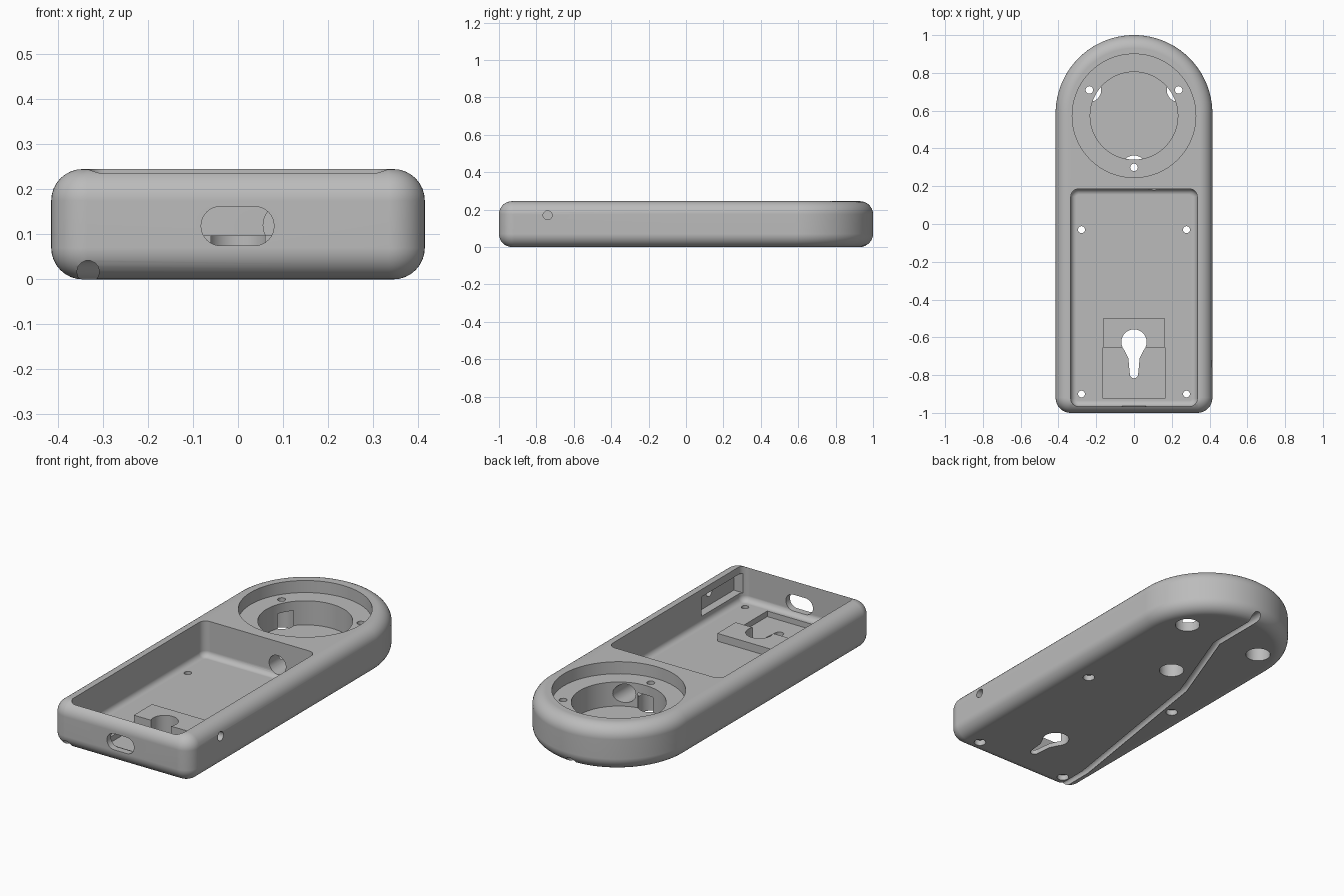
import bpy, bmesh
from math import cos, sin, pi, radians

cube = bpy.data.objects.get("Cube")
if cube:
    bpy.data.objects.remove(cube)

grey = bpy.data.materials.new("plain grey")
grey.use_nodes = True
grey.diffuse_color = (0.5, 0.5, 0.5, 1)
grey.node_tree.nodes["Principled BSDF"].inputs["Base Color"].default_value = (0.5, 0.5, 0.5, 1)


def arc(cx, cy, r, a0, a1, n):
    return [(cx + r * cos(radians(a0 + (a1 - a0) * i / n)),
             cy + r * sin(radians(a0 + (a1 - a0) * i / n))) for i in range(n + 1)]


def circle(cx, cy, r, n=48):
    return arc(cx, cy, r, 0, 360, n)[:-1]


def rect(x0, x1, y0, y1):
    return [(x0, y0), (x1, y0), (x1, y1), (x0, y1)]


def rounded_rect(x0, x1, y0, y1, r, n=8):
    return (arc(x0 + r, y0 + r, r, 180, 270, n) + arc(x1 - r, y0 + r, r, 270, 360, n)
            + arc(x1 - r, y1 - r, r, 0, 90, n) + arc(x0 + r, y1 - r, r, 90, 180, n))


def loft(name, rings, axis="Z"):
    """Skin equal-length 2D outlines, each given with its height along the axis."""
    place = {"Z": lambda u, v, w: (u, v, w),
             "Y": lambda u, v, w: (u, w, v),
             "X": lambda u, v, w: (w, u, v)}[axis]
    bm = bmesh.new()
    loops = [[bm.verts.new(place(u, v, w)) for u, v in pts] for pts, w in rings]
    n = len(loops[0])
    for low, high in zip(loops, loops[1:]):
        for i in range(n):
            j = (i + 1) % n
            bm.faces.new((low[i], low[j], high[j], high[i]))
    bm.faces.new(loops[0][::-1])
    bm.faces.new(loops[-1])
    bmesh.ops.recalc_face_normals(bm, faces=bm.faces)
    mesh = bpy.data.meshes.new(name)
    bm.to_mesh(mesh)
    bm.free()
    mesh.materials.append(grey)
    obj = bpy.data.objects.new(name, mesh)
    bpy.context.collection.objects.link(obj)
    return obj


def prism(name, pts, lo, hi, axis="Z"):
    return loft(name, [(pts, lo), (pts, hi)], axis)


def select(obj):
    bpy.ops.object.select_all(action="DESELECT")
    obj.select_set(True)
    bpy.context.view_layer.objects.active = obj


def combine(tool, operation="DIFFERENCE"):
    mod = body.modifiers.new("combine", "BOOLEAN")
    mod.operation = operation
    mod.solver = "EXACT"
    mod.object = tool
    select(body)
    bpy.ops.object.modifier_apply(modifier=mod.name)
    bpy.data.objects.remove(tool)


# Body: round-ended slab with filleted top and bottom edges
HALF, HEIGHT, FILLET, CORNER = 0.415, 0.245, 0.07, 0.08
STEPS = 8


def body_outline(d):
    r, c = CORNER - d, HALF - CORNER
    return (arc(-c, -1 + CORNER, r, 180, 270, 10) + arc(c, -1 + CORNER, r, 270, 360, 10)
            + arc(0, 1 - HALF, HALF - d, 0, 180, 64))


quarter = [(FILLET * (1 - sin(t)), FILLET * (1 - cos(t)))
           for t in (i * pi / 2 / STEPS for i in range(STEPS + 1))]
rings = [(body_outline(d), z) for d, z in quarter]
rings += [(body_outline(d), HEIGHT - z) for d, z in reversed(quarter)]
body = loft("housing_body", rings)

# Main pocket with a filleted floor
FLOOR, EASE = 0.055, 0.03


def pocket_outline(d):
    return rounded_rect(-0.335 + d, 0.335 - d, -0.965 + d, 0.185 - d, 0.04 - d)


rings = [(pocket_outline(EASE * (1 - sin(t))), FLOOR + EASE * (1 - cos(t)))
         for t in (i * pi / 12 for i in range(7))]
combine(loft("pocket", rings + [(pocket_outline(0), 0.3)]))

# Stepped round well
WELL = 0.573
combine(prism("well_shelf", circle(0, WELL, 0.327, 96), 0.18, 0.3))
combine(prism("well_hole", circle(0, WELL, 0.232, 80), 0.05, 0.25))

# Hanger block, its sunken half, and the keyhole
combine(prism("hanger_block", rect(-0.163, 0.163, -0.66, -0.5), 0.045, 0.097), "UNION")
combine(prism("hanger_recess", rect(-0.163, 0.163, -0.925, -0.655), 0.025, 0.15))
keyhole = (arc(0, -0.625, 0.067, -40, 220, 32) + [(-0.03, -0.71)]
           + arc(0, -0.795, 0.022, 180, 360, 10) + [(0.03, -0.71)])
combine(prism("keyhole", keyhole, -0.1, 0.2))

# Corner screw holes, counterbored from below
for x in (-0.278, 0.278):
    for y in (-0.9, -0.03):
        combine(prism("screw_hole", circle(x, y, 0.0185, 24), -0.1, 0.1))
        combine(prism("screw_head", circle(x, y, 0.03, 24), -0.1, 0.03))

# Well screw holes with large counterbores that break into the well
for angle in (30, 150, 270):
    x, y = 0.273 * cos(radians(angle)), WELL + 0.273 * sin(radians(angle))
    combine(prism("well_screw_hole", circle(x, y, 0.02, 24), -0.1, 0.22))
    combine(prism("well_screw_head", circle(x, y, 0.063, 40), -0.1, 0.13))

# Front port, wire passage, side button hole and its inner recess
combine(prism("front_port", rounded_rect(-0.082, 0.08, 0.075, 0.162, 0.0434), -1.1, -0.94, "Y"))
combine(prism("wire_passage", circle(0.106, 0.12, 0.05), 0.1, 0.45, "Y"))
combine(prism("button_recess", rect(-0.95, -0.61, 0.1, 0.205), 0.3, 0.38, "X"))
combine(prism("button_hole", circle(-0.74, 0.17, 0.024, 24), 0.36, 0.5, "X"))

# Cable groove winding along the underside
path = [(0, 1.06), (0, 0.66), (-0.18, 0.18), (-0.333, -0.79), (-0.333, -1.06)]
curve = bpy.data.curves.new("cable_groove", "CURVE")
curve.dimensions = "3D"
curve.bevel_depth = 0.025
curve.bevel_resolution = 5
curve.use_fill_caps = True
spline = curve.splines.new("POLY")
spline.points.add(len(path) - 1)
for point, (x, y) in zip(spline.points, path):
    point.co = (x, y, 0.017, 1)
groove = bpy.data.objects.new("cable_groove", curve)
bpy.context.collection.objects.link(groove)
select(groove)
bpy.ops.object.convert(target="MESH")
groove = bpy.context.view_layer.objects.active
bm = bmesh.new()
bm.from_mesh(groove.data)
bmesh.ops.remove_doubles(bm, verts=bm.verts, dist=0.0001)
bmesh.ops.recalc_face_normals(bm, faces=bm.faces)
bm.to_mesh(groove.data)
bm.free()
groove.data.materials.clear()
groove.data.materials.append(grey)
combine(groove)

# Smooth fillets, crisp cut edges
select(body)
bpy.ops.object.shade_smooth_by_angle(angle=radians(30))
normals = body.modifiers.new("even_normals", "WEIGHTED_NORMAL")
normals.keep_sharp = True
